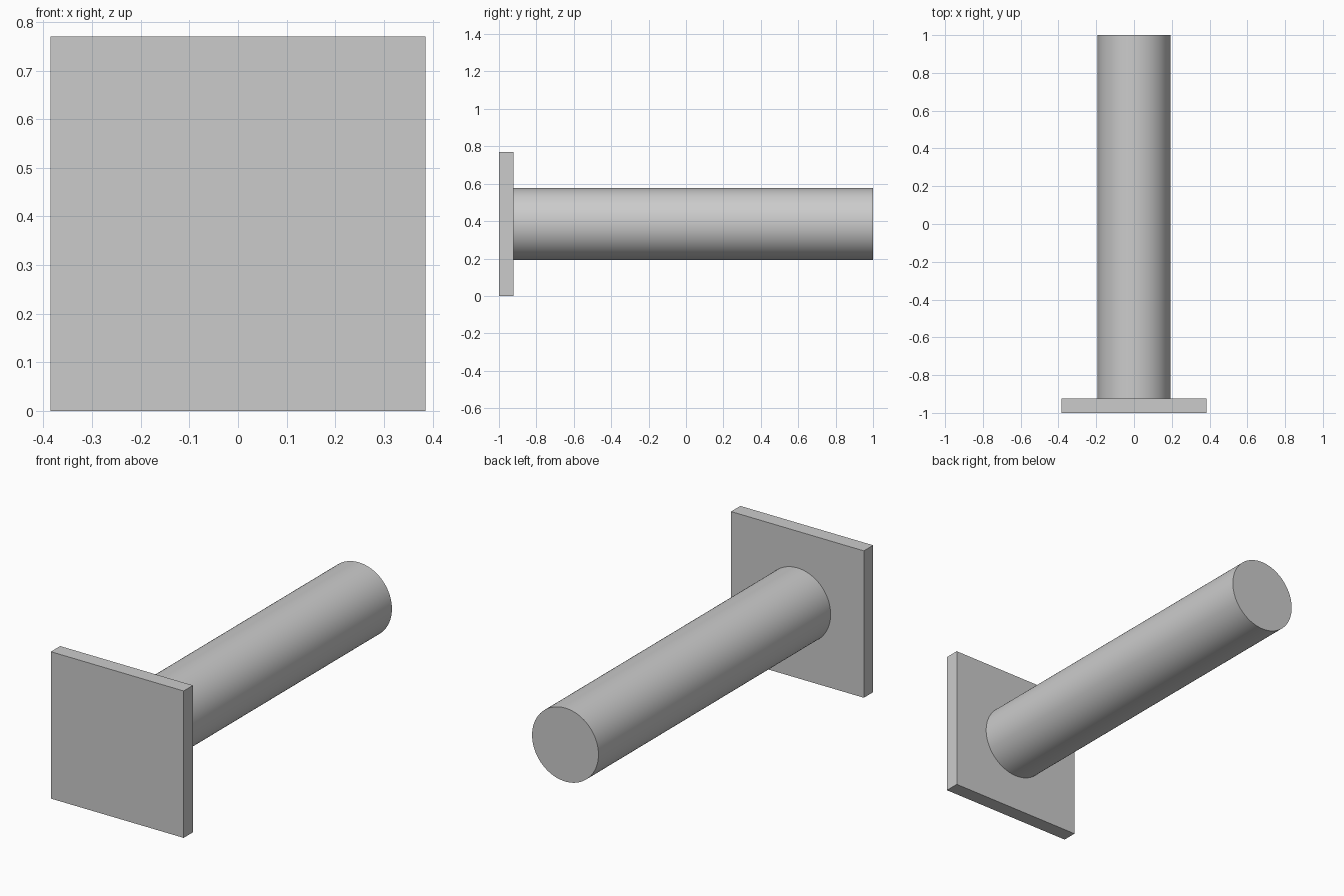
import bpy
import math

cube = bpy.data.objects.get("Cube")
if cube:
    bpy.data.objects.remove(cube, do_unlink=True)

PLATE_SIZE = 0.77
PLATE_THICKNESS = 0.077
ROD_RADIUS = 0.1925
FRONT, BACK = -1.0, 1.0
AXIS_Z = PLATE_SIZE / 2

grey = bpy.data.materials.new("light grey")
grey.use_nodes = True
colour = (0.6, 0.6, 0.6, 1)
grey.diffuse_color = colour
grey.node_tree.nodes["Principled BSDF"].inputs["Base Color"].default_value = colour


def finish(name):
    obj = bpy.context.object
    obj.name = obj.data.name = name
    obj.data.materials.append(grey)
    bpy.ops.object.transform_apply(location=False, rotation=True, scale=True)
    return obj


# Square mounting plate at the front
bpy.ops.mesh.primitive_cube_add(size=1, location=(0, FRONT + PLATE_THICKNESS / 2, AXIS_Z))
bpy.context.object.scale = (PLATE_SIZE, PLATE_THICKNESS, PLATE_SIZE)
finish("square_plate")

# Round rod from the back of the plate
rod_start = FRONT + PLATE_THICKNESS
bpy.ops.mesh.primitive_cylinder_add(
    vertices=96, radius=ROD_RADIUS, depth=BACK - rod_start,
    location=(0, (rod_start + BACK) / 2, AXIS_Z), rotation=(math.pi / 2, 0, 0))
finish("round_rod")
bpy.ops.object.shade_smooth_by_angle(angle=math.radians(30))
